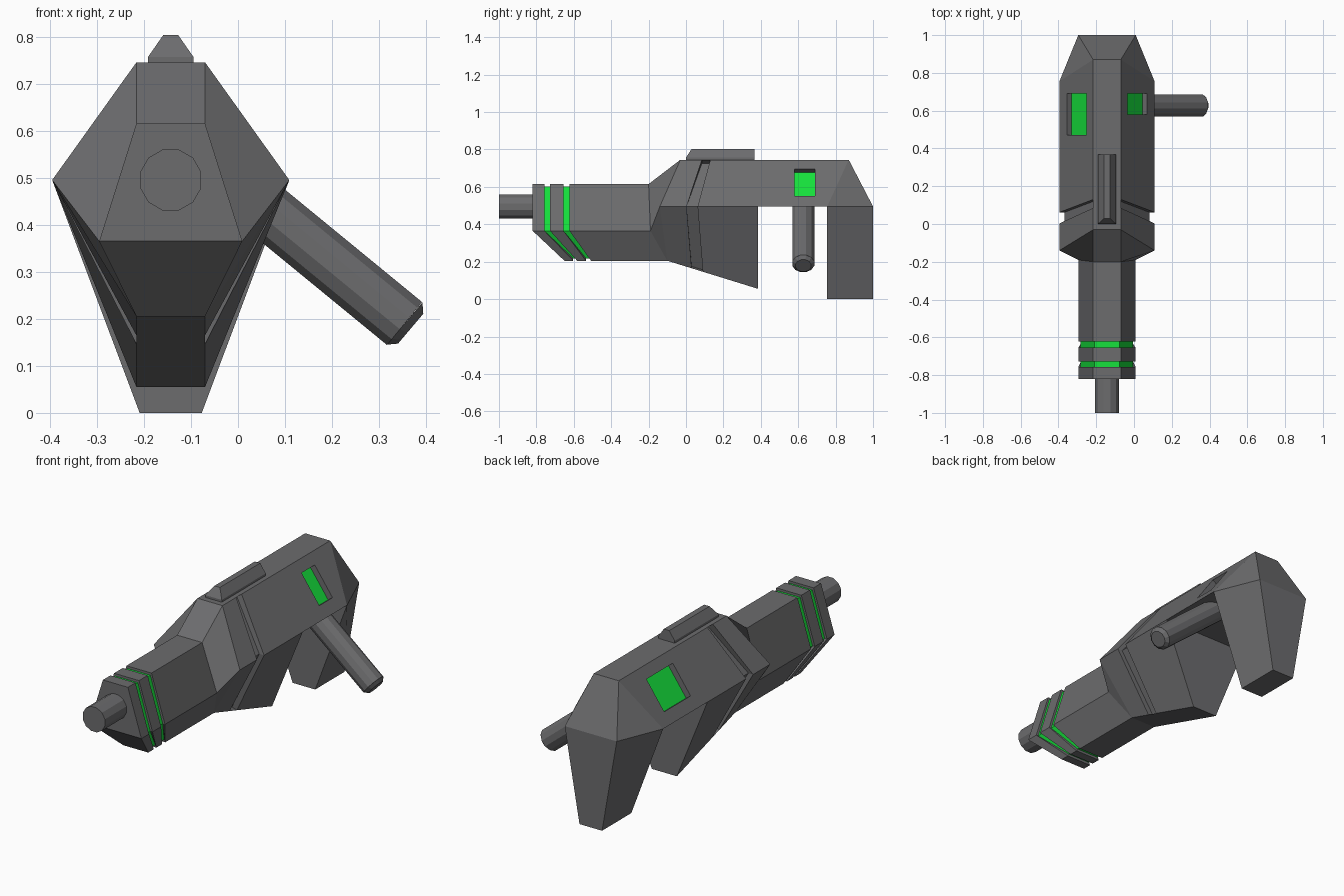
import bpy, bmesh, math
from mathutils import Matrix, Vector

if "Cube" in bpy.data.objects:
    bpy.data.objects.remove(bpy.data.objects["Cube"])

CX = -0.143  # centre line of the body


def material(name, rgb):
    m = bpy.data.materials.new(name)
    m.diffuse_color = (*rgb, 1)
    m.use_nodes = True
    m.node_tree.nodes["Principled BSDF"].inputs["Base Color"].default_value = m.diffuse_color
    return m


GREY = material("gunmetal grey", (0.15, 0.15, 0.155))
GREEN = material("glow green", (0.008, 0.75, 0.045))


def finish(bm, name, *mats):
    bmesh.ops.recalc_face_normals(bm, faces=bm.faces)
    me = bpy.data.meshes.new(name)
    bm.to_mesh(me)
    bm.free()
    for m in mats:
        me.materials.append(m)
    ob = bpy.data.objects.new(name, me)
    bpy.context.collection.objects.link(ob)
    return ob


def loft(rings):
    """Skin mirrored six-sided rings; a ring is three (half_width, y, z) points: top, middle, bottom.
    Returns the bmesh and the faces of each span. Repeated points collapse."""
    bm, cache = bmesh.new(), {}

    def vert(p):
        key = tuple(round(c, 4) for c in p)
        if key not in cache:
            cache[key] = bm.verts.new((p[0] + CX, p[1], p[2]))
        return cache[key]

    def face(vs):
        vs = list(dict.fromkeys(vs))
        return bm.faces.new(vs) if len(vs) > 2 else None

    loops = [[vert(p) for p in r] + [vert((-x, y, z)) for x, y, z in reversed(r)] for r in rings]
    spans = []
    for a, b in zip(loops, loops[1:]):
        spans.append([face((a[i], a[(i + 1) % 6], b[(i + 1) % 6], b[i])) for i in range(6)])
    for l in (loops[0], loops[-1]):
        face((l[0], l[1], l[4], l[5]))
        face((l[1], l[2], l[3], l[4]))
    return bm, spans


# Main body: front taper, receiver, fore grip and rear grip in one skin
def belly(y):
    return (0.073, y, 0.205 - 0.15 * (y + 0.1) / 0.485)


def top(y):
    return (0.073, y, 0.745)


def mid(y):
    return (0.252, y, 0.495)


bm, spans = loft([
    [(0.073, -0.2, 0.615), (0.152, -0.19, 0.365), belly(-0.1)],
    [top(-0.03), mid(-0.14), belly(-0.1)],
    [top(0.085), mid(0.003), belly(0.03)],
    [top(0.13), mid(0.062), belly(0.09)],
    [top(0.385), mid(0.385), belly(0.385)],
    [top(0.385), mid(0.385), (0.073, 0.385, 0.495)],
    [top(0.87), mid(0.755), (0.066, 0.755, 0.495)],
    [top(0.87), mid(0.755), (0.066, 0.755, 0)],
    [top(0.87), (0.152, 1, 0.495), (0.066, 1, 0)],
])
# Sunken chevron groove on both flanks
groove = [spans[2][i] for i in (0, 1, 3, 4)]
ext = bmesh.ops.extrude_face_region(bm, geom=groove)
old = [f for f in groove if f.is_valid]
if old:
    bmesh.ops.delete(bm, geom=old, context='FACES_ONLY')
for v in [g for g in ext["geom"] if isinstance(g, bmesh.types.BMVert)]:
    side = 1 if v.co.x > CX else -1
    v.co.x -= side * 0.028
    v.co.z += -0.02 if v.co.z > 0.6 else 0.01 if v.co.z < 0.4 else 0
body = finish(bm, "main_body", GREY)


# Recessed windows with a green floor, set square to the sloping flank
def slab(name, side, y0, y1, depth, thick, mat):
    down, n = Vector((side * 0.583, 0, -0.813)), Vector((side * 0.813, 0, 0.583))
    c = Vector((CX + side * 0.161, (y0 + y1) / 2, 0.6225)) - n * depth
    mx = Matrix((down * 0.178, Vector((0, y1 - y0, 0)), n * thick)).transposed().to_4x4()
    bm = bmesh.new()
    bmesh.ops.create_cube(bm, size=1, matrix=Matrix.Translation(c) @ mx)
    return finish(bm, name, mat)


for label, side, y0 in (("right", 1, 0.58), ("left", -1, 0.47)):
    cutter = slab(label + "_window_cutter", side, y0, 0.69, 0, 0.072, GREY)
    cutter.hide_render = True
    cutter.hide_viewport = True
    cutter.display_type = 'WIRE'
    mod = body.modifiers.new(label + " window", 'BOOLEAN')
    mod.operation, mod.solver, mod.object = 'DIFFERENCE', 'EXACT', cutter
    slab(label + "_window", side, y0, 0.69, 0.035, 0.006, GREEN)


# Barrel shroud with two green bands sunk between blocks
def shroud_ring(y, yb, d=0.0):
    return [(0.073 - d / 2, y, 0.615 - d), (0.152 - d, y, 0.365), (0.073 - d / 2, yb, 0.205 + d)]


rings = [shroud_ring(-0.82, -0.65)]
for (y0, b0), (y1, b1) in (((-0.757, -0.603), (-0.727, -0.582)), ((-0.655, -0.535), (-0.623, -0.508))):
    rings += [shroud_ring(y0, b0), shroud_ring(y0, b0, 0.013),
              shroud_ring(y1, b1, 0.013), shroud_ring(y1, b1)]
rings.append(shroud_ring(-0.1, -0.1))
bm, spans = loft(rings)
for s in (2, 6):
    for f in spans[s]:
        f.material_index = 1
finish(bm, "barrel_shroud", GREY, GREEN)

# Sight rail on top
bm, _ = loft([
    [(0.016, 0.03, 0.803), (0.048, 0.0, 0.757), (0.048, 0.0, 0.74)],
    [(0.016, 0.367, 0.803), (0.048, 0.367, 0.757), (0.048, 0.367, 0.74)],
])
finish(bm, "top_rail", GREY)


# Round rods: muzzle and side handle
def rod(name, a, b, r1, r2, sides=12):
    a, b = Vector(a), Vector(b)
    rot = (b - a).to_track_quat('Z', 'Y').to_matrix().to_4x4()
    bm = bmesh.new()
    bmesh.ops.create_cone(bm, cap_ends=True, segments=sides, radius1=r1, radius2=r2, depth=(b - a).length,
                          matrix=Matrix.Translation((a + b) / 2) @ rot @ Matrix.Rotation(math.pi / sides, 4, 'Z'))
    return finish(bm, name, GREY)


rod("muzzle", (CX, -0.7, 0.495), (CX, -1, 0.495), 0.067, 0.067)
rod("side_handle", (-0.09, 0.627, 0.554), (0.354, 0.627, 0.19), 0.061, 0.061)
rod("side_handle_tip", (0.354, 0.627, 0.19), (0.367, 0.627, 0.179), 0.061, 0.043)
